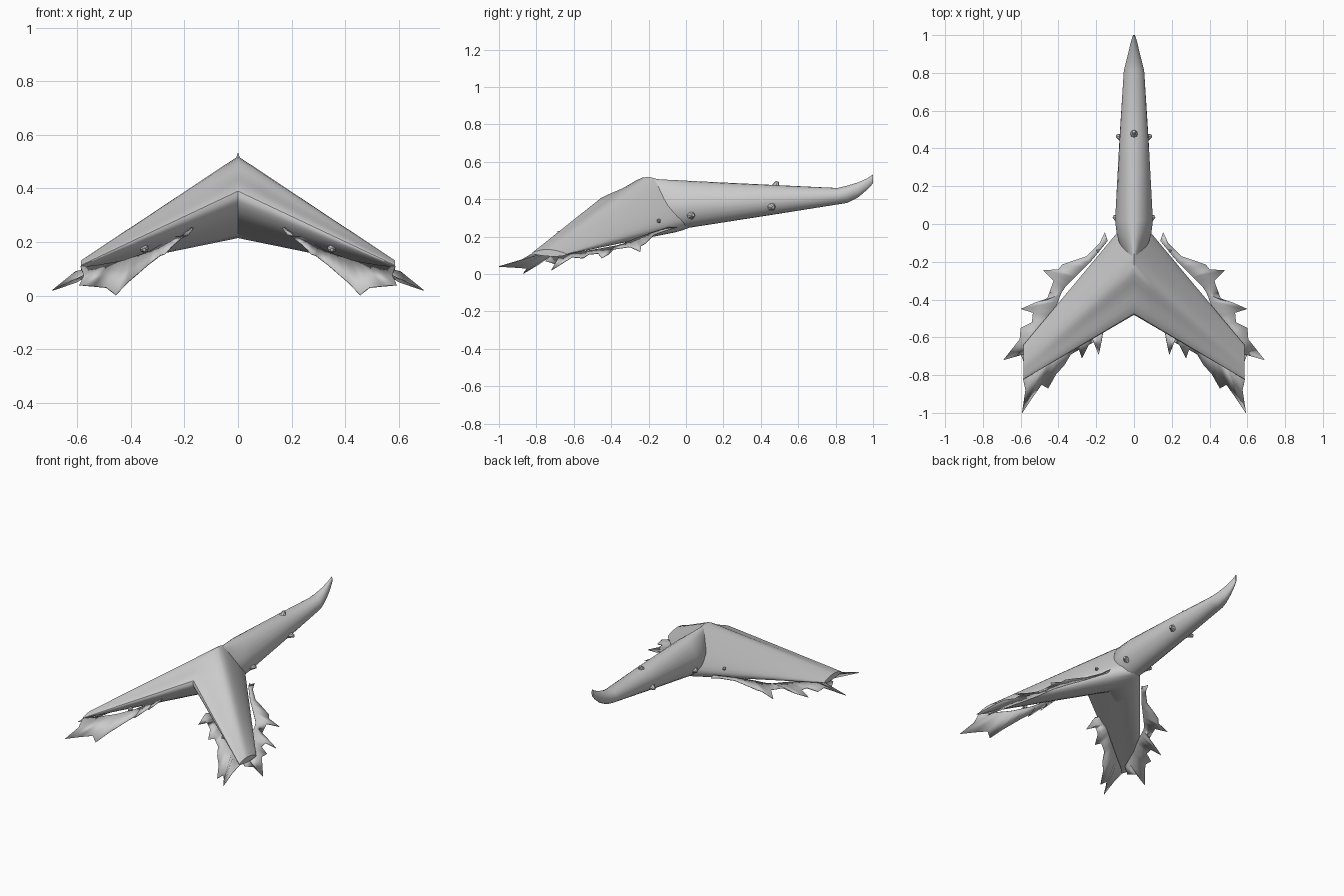
import bpy, bmesh, math
from mathutils import Vector

if "Cube" in bpy.data.objects:
    bpy.data.objects.remove(bpy.data.objects["Cube"])

grey = bpy.data.materials.new("bark grey")
grey.diffuse_color = (0.6, 0.6, 0.6, 1)
grey.use_nodes = True
grey.node_tree.nodes["Principled BSDF"].inputs["Base Color"].default_value = grey.diffuse_color


def finish(name, bm, angle=40):
    bmesh.ops.recalc_face_normals(bm, faces=bm.faces[:])
    me = bpy.data.meshes.new(name)
    bm.to_mesh(me)
    bm.free()
    me.materials.append(grey)
    ob = bpy.data.objects.new(name, me)
    bpy.context.collection.objects.link(ob)
    bpy.ops.object.select_all(action='DESELECT')
    ob.select_set(True)
    bpy.context.view_layer.objects.active = ob
    bpy.ops.object.shade_smooth_by_angle(angle=math.radians(angle))
    return ob


def rounded(pts, n=4):
    # closed smooth curve through the points
    pts = [Vector(p) for p in pts]
    out = []
    for i in range(len(pts)):
        a, b, c, d = (pts[(i + k) % len(pts)] for k in (-1, 0, 1, 2))
        for s in range(n):
            t = s / n
            out.append(b + (c - a) * (t / 2) + (2 * a - 5 * b + 4 * c - d) * (t * t / 2)
                       + (3 * b - a - 3 * c + d) * (t ** 3 / 2))
    return out


def loft(bm, rings, caps):
    rows = [[bm.verts.new(p) for p in r] for r in rings]
    for r, s in zip(rows, rows[1:]):
        for i in range(len(r)):
            j = (i + 1) % len(r)
            bm.faces.new((r[i], r[j], s[j], s[i]))
    for c in caps:
        bm.faces.new(rows[c])


# two tapering front limbs meeting on the centre plane: (y, z) sections
root = [(-0.2, 0.52), (-0.34, 0.458), (-0.475, 0.39), (-0.445, 0.315), (-0.34, 0.262),
        (-0.15, 0.215), (0.01, 0.245), (0.06, 0.32), (-0.05, 0.44)]
tip = [(-0.74, 0.132), (-0.79, 0.125), (-0.822, 0.114), (-0.81, 0.106), (-0.78, 0.1),
       (-0.73, 0.095), (-0.67, 0.096), (-0.64, 0.106), (-0.68, 0.122)]
bm = bmesh.new()
for side in (-1, 1):
    a = rounded([(0, y, z) for y, z in root])
    b = rounded([(side * 0.585, y, z) for y, z in tip])
    loft(bm, [[p.lerp(q, k / 6) for p, q in zip(a, b)] for k in range(7)], [-1])
bmesh.ops.remove_doubles(bm, verts=bm.verts[:], dist=0.0005)
finish("forked_limbs", bm)

# long back limb: y, half width, bottom z, top z, narrowing towards the top
stations = [(-0.22, 0.015, 0.32, 0.512, 0.3), (-0.12, 0.072, 0.235, 0.505, 0.3),
            (-0.05, 0.092, 0.24, 0.502, 0.25), (0.02, 0.1, 0.248, 0.498, 0.15),
            (0.45, 0.077, 0.315, 0.477, 0), (0.81, 0.054, 0.372, 0.46, 0)]
hook = [(0.86, 0.042, 0.38, 0.472, 0), (0.92, 0.027, 0.41, 0.49, 0),
        (0.97, 0.015, 0.452, 0.512, 0), (1.0, 0.005, 0.485, 0.532, 0)]


def oval(y, w, lo, hi, egg, n=24):
    ring = []
    for i in range(n):
        a = 2 * math.pi * i / n
        s = math.sin(a)
        ring.append((w * math.cos(a) * (1 - egg * max(s, 0)), y,
                     (lo + hi) / 2 + (hi - lo) / 2 * s))
    return ring


bm = bmesh.new()
loft(bm, [oval(*s) for s in stations + hook], [0, -1])
finish("back_limb", bm)

# small knobs pushed out along a direction: position, direction, size
knobs = [((0, 0.48, 0.472), (0, 0.4, 1), 1), ((0.07, 0.46, 0.36), (1, 0.3, -0.2), 1),
         ((0.087, 0.03, 0.315), (1, 0.4, 0), 1), ((0.185, -0.145, 0.285), (1, 0.5, 0), 0.5),
         ((0.35, -0.65, 0.175), (0, -1, -0.2), 0.7)]
bm = bmesh.new()
for pos, direction, size in knobs:
    for side in ((-1, 1) if pos[0] else (1,)):
        d = Vector((direction[0] * side, *direction[1:])).normalized()
        m = d.to_track_quat('Z', 'Y').to_matrix().to_4x4()
        m.translation = Vector((pos[0] * side, *pos[1:])) + d * 0.008
        bmesh.ops.create_cone(bm, cap_ends=True, segments=8, radius1=0.024 * size,
                              radius2=0.008 * size, depth=0.034 * size, matrix=m)
finish("knobs", bm)


def along(path, t):
    t *= len(path) - 1
    i = min(int(t), len(path) - 2)
    return Vector(path[i]).lerp(Vector(path[i + 1]), t - i)


def ragged_sheet(name, edge, path):
    # thin torn strip between a smooth inner path and a jagged outer edge
    bm = bmesh.new()
    for side in (-1, 1):
        flip = Vector((side, 1, 1))
        n = len(edge)
        o = [bm.verts.new(Vector(p) * flip) for p in edge]
        i = [bm.verts.new(along(path, k / (n - 1)) * flip) for k in range(n)]
        for k in range(n - 1):
            bm.faces.new((o[k], o[k + 1], i[k + 1]))
            bm.faces.new((o[k], i[k + 1], i[k]))
    ob = finish(name, bm, 60)
    mod = ob.modifiers.new("thickness", 'SOLIDIFY')
    mod.thickness = 0.004
    mod.offset = 0


# outer torn strips
ragged_sheet("outer_fringe", [
    (0.155, -0.045, 0.25), (0.18, -0.1, 0.235), (0.25, -0.17, 0.21), (0.31, -0.19, 0.19),
    (0.38, -0.215, 0.165), (0.40, -0.24, 0.15), (0.48, -0.245, 0.12), (0.425, -0.3, 0.145),
    (0.46, -0.4, 0.13), (0.52, -0.415, 0.105), (0.6, -0.45, 0.085), (0.535, -0.47, 0.11),
    (0.54, -0.52, 0.105), (0.6, -0.55, 0.085), (0.605, -0.61, 0.09), (0.692, -0.72, 0.02),
    (0.6, -0.69, 0.05), (0.575, -0.75, 0.07)],
    [(0.14, -0.09, 0.25), (0.23, -0.2, 0.215), (0.3, -0.27, 0.19), (0.38, -0.35, 0.155),
     (0.42, -0.46, 0.135), (0.48, -0.58, 0.115), (0.53, -0.72, 0.1)])

# inner torn strips
ragged_sheet("inner_fringe", [
    (0.165, -0.58, 0.255), (0.172, -0.62, 0.245), (0.187, -0.69, 0.225), (0.2, -0.62, 0.22),
    (0.24, -0.64, 0.19), (0.275, -0.71, 0.155), (0.29, -0.665, 0.15), (0.335, -0.69, 0.115),
    (0.37, -0.75, 0.085), (0.41, -0.79, 0.05), (0.455, -0.87, 0.003), (0.49, -0.85, 0.03),
    (0.54, -0.92, 0.035), (0.592, -1.0, 0.04), (0.575, -0.88, 0.075), (0.587, -0.82, 0.11)],
    [(0.18, -0.55, 0.25), (0.25, -0.57, 0.21), (0.33, -0.62, 0.165), (0.43, -0.69, 0.13),
     (0.54, -0.77, 0.11)])
